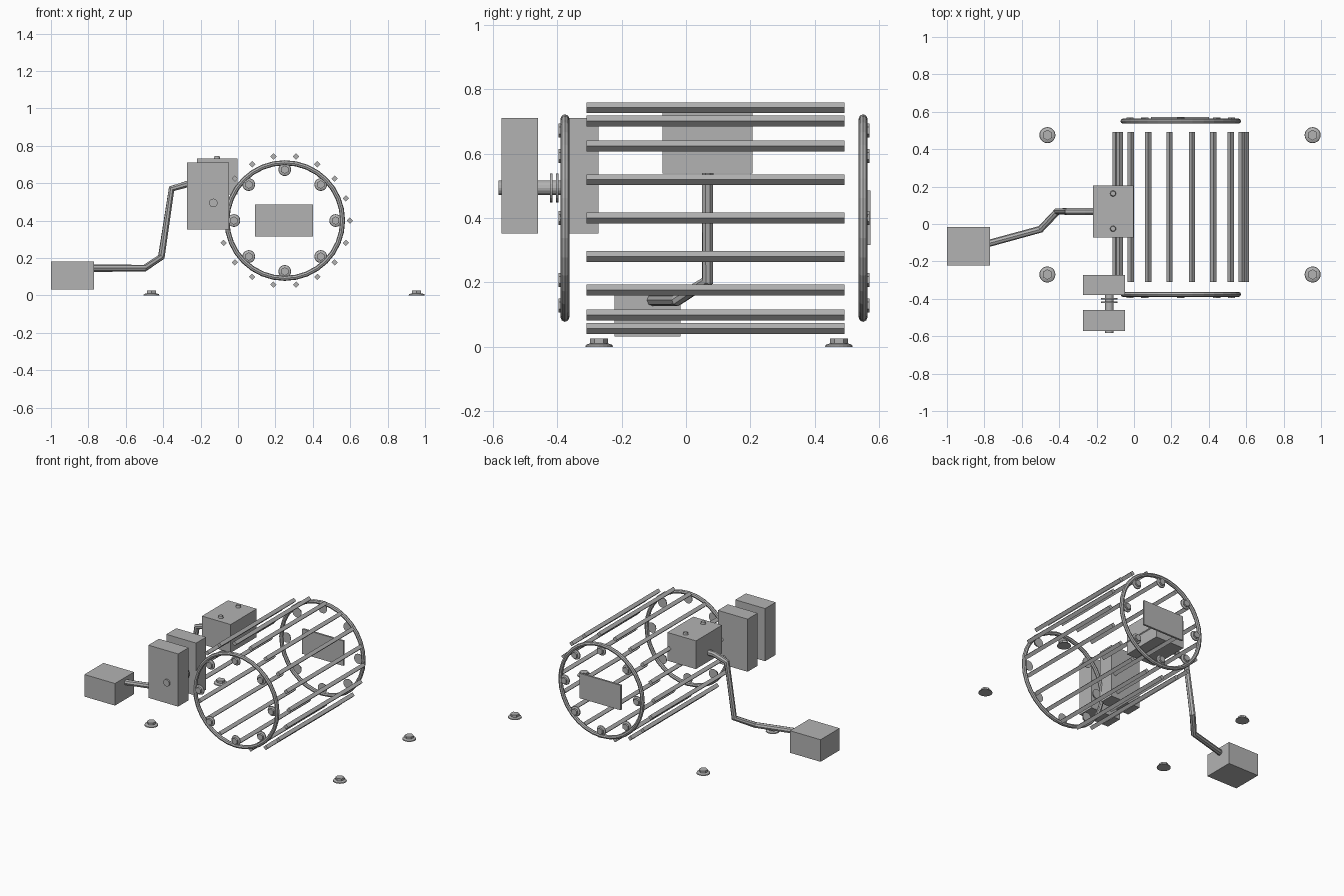
import bpy
from math import cos, sin, pi, radians

cube = bpy.data.objects.get("Cube")
if cube:
    bpy.data.objects.remove(cube, do_unlink=True)

GREY = (0.45, 0.45, 0.45, 1)
steel = bpy.data.materials.new("steel_grey")
steel.use_nodes = True
steel.diffuse_color = GREY
for node in steel.node_tree.nodes:
    if node.type == "BSDF_PRINCIPLED":
        node.inputs["Base Color"].default_value = GREY

CX, CZ = 0.25, 0.40          # drum axis


def finish(name):
    ob = bpy.context.object
    ob.name = name
    ob.data.materials.append(steel)
    return ob


def box(name, x, y, z):
    """Box from (min, max) pairs."""
    bpy.ops.mesh.primitive_cube_add(size=1, location=[sum(p) / 2 for p in (x, y, z)])
    ob = finish(name)
    ob.scale = [p[1] - p[0] for p in (x, y, z)]
    return ob


def rod(name, x, z, y0, y1, r, sides=16):
    """Cylinder along y."""
    bpy.ops.mesh.primitive_cylinder_add(vertices=sides, radius=r, depth=y1 - y0,
                                        location=(x, (y0 + y1) / 2, z),
                                        rotation=(pi / 2, 0, 0))
    return finish(name)


def flange_bolt(name, loc, size, tilt=0):
    """Hex head on a round flange; its base sits at loc, tilt turns it about x."""
    parts = []
    for sides, r1, r2, low, high in ((20, 1, 0.95, 0, 0.14), (20, 0.95, 0.65, 0.14, 0.25),
                                     (6, 0.65, 0.65, 0.2, 0.6)):
        mid = (low + high) / 2 * size
        bpy.ops.mesh.primitive_cone_add(vertices=sides, radius1=r1 * size, radius2=r2 * size,
                                        depth=(high - low) * size, rotation=(tilt, 0, 0),
                                        location=(loc[0], loc[1] - sin(tilt) * mid,
                                                  loc[2] + cos(tilt) * mid))
        parts.append(bpy.context.object)
    for p in parts:
        p.select_set(True)
    bpy.ops.object.join()
    return finish(name)


# Drum end rings, each with eight bolts facing outward
for side, y, tilt in (("front", -0.376, pi / 2), ("back", 0.55, -pi / 2)):
    bpy.ops.mesh.primitive_torus_add(major_radius=0.309, minor_radius=0.0135,
                                     major_segments=32, minor_segments=8,
                                     location=(CX, y, CZ), rotation=(pi / 2, 0, 0))
    finish(side + "_ring")
    for i in range(8):
        a = i * pi / 4
        flange_bolt(f"{side}_ring_bolt_{i}",
                    (CX + 0.272 * cos(a), y, CZ + 0.272 * sin(a)), 0.034, tilt)

# Square bars around the drum, all set on edge
for i in range(18):
    a = radians(20 * i)
    bar = box(f"drum_bar_{i}", (-0.012, 0.012), (-0.309, 0.492), (-0.012, 0.012))
    bar.location.x = CX + 0.348 * cos(a)
    bar.location.z = CZ + 0.348 * sin(a)
    bar.rotation_euler.y = pi / 4

# Plate on the back ring
box("back_plate", (0.091, 0.40), (0.56, 0.573), (0.316, 0.485))

# Two upright blocks joined by a shaft with collars
box("outer_block", (-0.273, -0.049), (-0.573, -0.46), (0.352, 0.71))
box("inner_block", (-0.273, -0.049), (-0.38, -0.272), (0.352, 0.71))
rod("shaft", -0.132, 0.494, -0.582, -0.35, 0.023)
for i, y in enumerate((-0.418, -0.40)):
    rod(f"shaft_collar_{i}", -0.132, 0.494, y - 0.004, y + 0.004, 0.045, 24)

# Upper block with two studs on top
box("upper_block", (-0.22, -0.004), (-0.073, 0.207), (0.539, 0.731))
for i, y in enumerate((-0.025, 0.163)):
    bpy.ops.mesh.primitive_cone_add(vertices=12, radius1=0.017, radius2=0.013, depth=0.02,
                                    location=(-0.112, y, 0.736))
    finish(f"upper_block_stud_{i}")

# End block and the bent pipe leading to it
box("end_block", (-1.0, -0.77), (-0.222, -0.017), (0.032, 0.182))
curve = bpy.data.curves.new("bent_pipe", "CURVE")
curve.dimensions = "3D"
curve.bevel_depth = 0.019
curve.bevel_resolution = 2
curve.use_fill_caps = True
path = [(-0.80, -0.11, 0.145), (-0.50, -0.028, 0.145), (-0.41, 0.067, 0.205),
        (-0.355, 0.067, 0.57), (-0.26, 0.067, 0.598), (-0.2, 0.067, 0.598)]
spline = curve.splines.new("POLY")
spline.points.add(len(path) - 1)
for point, co in zip(spline.points, path):
    point.co = (*co, 1)
spline.use_smooth = False
curve.materials.append(steel)
bpy.context.collection.objects.link(bpy.data.objects.new("bent_pipe", curve))

# Floor bolts
for i, (x, y) in enumerate((x, y) for x in (-0.463, 0.955) for y in (-0.27, 0.475)):
    flange_bolt(f"floor_bolt_{i}", (x, y, 0), 0.043)
